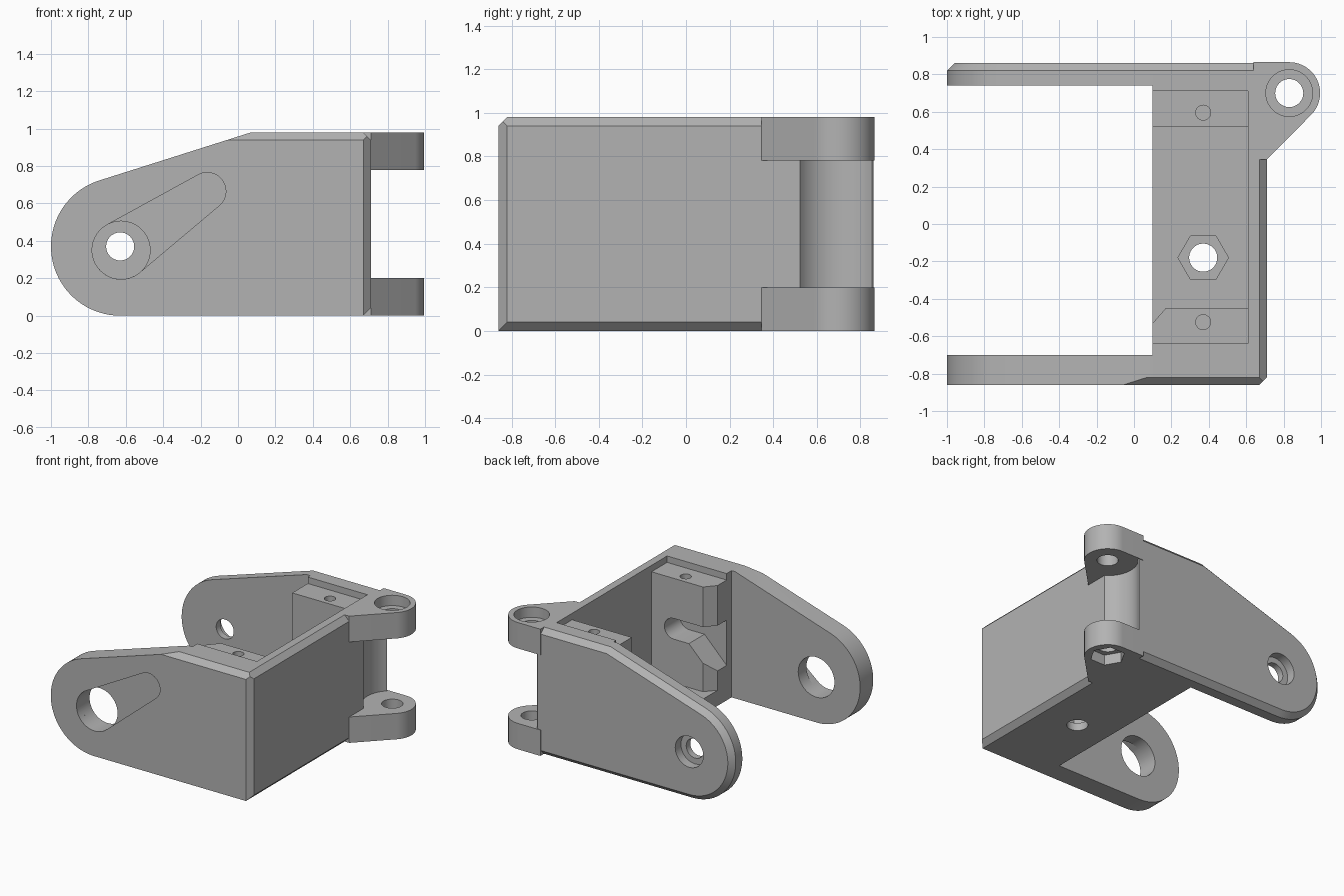
import bpy, bmesh
from math import cos, sin, radians, atan2, acos, hypot, degrees

cube = bpy.data.objects.get("Cube")
if cube:
    bpy.data.objects.remove(cube, do_unlink=True)

grey = bpy.data.materials.new("plain_grey")
grey.use_nodes = True
grey.diffuse_color = (0.45, 0.45, 0.45, 1)
grey.node_tree.nodes["Principled BSDF"].inputs["Base Color"].default_value = (0.45, 0.45, 0.45, 1)


def arc(u, v, r, start=0, end=360, n=64):
    """Points on an arc; a full circle does not repeat its first point."""
    steps = n if end - start == 360 else n - 1
    angles = [radians(start + (end - start) * i / steps) for i in range(n)]
    return [(u + r * cos(a), v + r * sin(a)) for a in angles]


def rect(u0, u1, v0, v1):
    return [(u0, v0), (u1, v0), (u1, v1), (u0, v1)]


def prism(name, points, axis, lo, hi, chamfer=0):
    """Extrude a 2D outline along an axis, optionally chamfering the far cap."""
    place = {"x": lambda u, v, w: (w, u, v),
             "y": lambda u, v, w: (u, w, v),
             "z": lambda u, v, w: (u, v, w)}[axis]
    bm = bmesh.new()
    near = [bm.verts.new(place(u, v, lo)) for u, v in points]
    far = [bm.verts.new(place(u, v, hi)) for u, v in points]
    bm.faces.new(near)
    cap = bm.faces.new(far)
    for i in range(len(points)):
        j = (i + 1) % len(points)
        bm.faces.new((near[i], near[j], far[j], far[i]))
    bmesh.ops.recalc_face_normals(bm, faces=bm.faces)
    if chamfer:
        bmesh.ops.bevel(bm, geom=list(cap.edges), offset=chamfer, segments=1,
                        affect="EDGES", profile=0.5)
    mesh = bpy.data.meshes.new(name)
    bm.to_mesh(mesh)
    bm.free()
    mesh.materials.append(grey)
    obj = bpy.data.objects.new(name, mesh)
    bpy.context.collection.objects.link(obj)
    return obj


def combine(target, tool, operation):
    """Apply a boolean and discard the tool."""
    bpy.context.view_layer.objects.active = target
    mod = target.modifiers.new("bool", "BOOLEAN")
    mod.operation, mod.object, mod.solver = operation, tool, "EXACT"
    bpy.ops.object.modifier_apply(modifier=mod.name)
    bpy.data.objects.remove(tool, do_unlink=True)


def add(*args, **kw):
    combine(bracket, prism("addition", *args, **kw), "UNION")


def cut(*args):
    combine(bracket, prism("cutter", *args), "DIFFERENCE")


# Main block and the two rounded side arms
PIVOT = (-0.63, 0.37)
arm = arc(*PIVOT, 0.37, 107.6, 270, 40) + [(0.71, 0), (0.71, 0.98), (0.07, 0.98)]
bracket = prism("hinge_bracket", rect(0.1, 0.71, -0.86, 0.80), "z", 0, 0.98)
add(arm, "y", -0.86, -0.70)
add(arm, "y", 0.74, 0.86, chamfer=0.04)

# Chamfers on the front top edge and around the end wall
cut([(-0.81, 0.99), (-0.87, 0.93), (-0.87, 0.99)], "x", -0.3, 0.8)
cut([(0.66, 0.99), (0.72, 0.93), (0.72, 0.99)], "y", -0.9, 0.9)
cut([(0.66, -0.01), (0.72, 0.05), (0.72, -0.01)], "y", -0.9, 0.9)
cut([(0.66, -0.87), (0.72, -0.81), (0.72, -0.87)], "z", -0.1, 1.1)

# Inner pocket, open towards the arms, with a floor
cut(rect(0.05, 0.61, -0.64, 0.71), "z", 0.12, 1.1)

# Mounting posts with pilot holes; the front one has a cable passage
add([(0.1, -0.67), (0.64, -0.67), (0.64, -0.45), (0.17, -0.45), (0.1, -0.53)], "z", 0.08, 0.93)
add(rect(0.1, 0.64, 0.52, 0.73), "z", 0.08, 0.93)
passage = [(0.05, 0.27), (0.1, 0.27), (0.29, 0.46)] + arc(0.42, 0.54, 0.08, -90, 90, 16) + [(0.05, 0.62)]
cut(passage, "y", -0.64, -0.4)
for y in (-0.525, 0.595):
    cut(arc(0.37, y, 0.04, n=32), "z", 0.64, 1.0)

# Hinge knuckles with a rounded clearance between them
HINGE = (0.83, 0.70)
cut(arc(*HINGE, 0.215), "z", 0.2, 0.78)
lug = [(0.64, 0.345), (0.71, 0.345)] + arc(*HINGE, 0.165, -45, 90, 32) + [(0.64, 0.865)]
add(lug, "z", 0, 0.2)
add(lug, "z", 0.78, 0.98)
cut(arc(*HINGE, 0.075), "z", -0.1, 1.1)
cut(arc(*HINGE, 0.125), "z", 0.90, 1.1)
cut(arc(*HINGE, 0.125, n=6), "z", -0.1, 0.08)

# Floor bolt hole with hexagonal nut seat
cut(arc(0.37, -0.18, 0.075), "z", -0.1, 0.3)
cut(arc(0.37, -0.18, 0.135, n=6), "z", 0.06, 0.3)

# Back arm pivot hole with counterbore
cut(arc(*PIVOT, 0.075), "y", 0.6, 1)
cut(arc(*PIVOT, 0.12), "y", 0.79, 1)

# Front arm: large hole and shallow tapered lever recess
big, small = (-0.625, 0.35, 0.155), (-0.165, 0.665, 0.10)
dx, dz = small[0] - big[0], small[1] - big[1]
lean = degrees(atan2(dz, dx))
spread = degrees(acos((big[2] - small[2]) / hypot(dx, dz)))
lever = arc(*big, lean + spread, lean + 360 - spread, 40) + arc(*small, lean - spread, lean + spread, 24)
cut(lever, "y", -1, -0.80)
cut(arc(*big), "y", -1, -0.6)

# Smooth the curves, keep the edges sharp
bpy.ops.object.select_all(action="DESELECT")
bracket.select_set(True)
bpy.context.view_layer.objects.active = bracket
bpy.ops.object.shade_smooth_by_angle(angle=radians(25))
